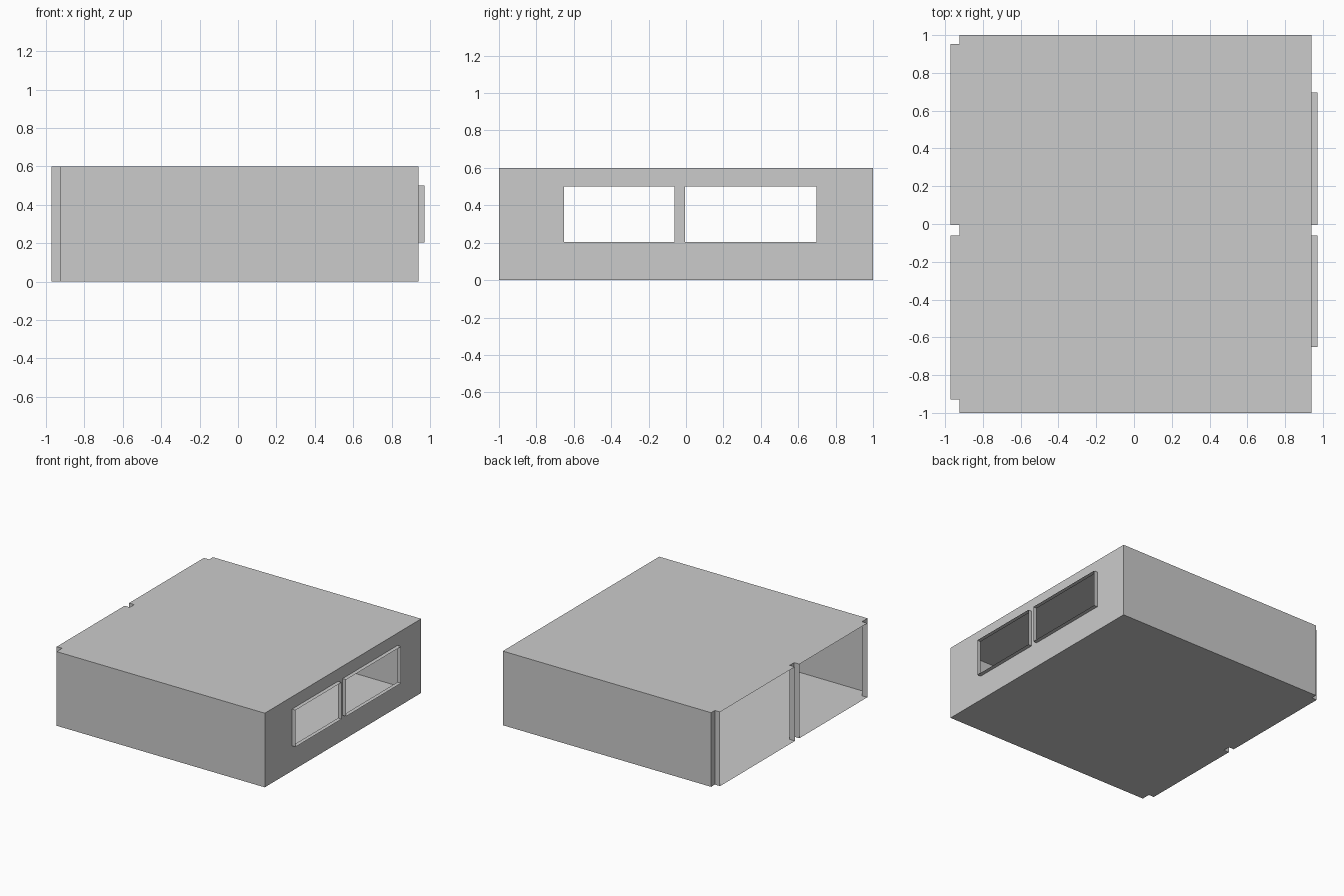
import bpy, bmesh
from mathutils import Vector

if "Cube" in bpy.data.objects:
    bpy.data.objects.remove(bpy.data.objects["Cube"])

X_OUT = 0.972            # outer limit of the openings and window frames
X_L, X_R, H = -0.925, 0.94, 0.6
Z0, Z1 = 0.203, 0.5      # window sill and head
DOORS = [(-0.93, -0.062), (-0.005, 0.952)]
WINDOWS = [(-0.652, -0.062), (-0.005, 0.697)]
CENTRE = Vector((0, 0, H / 2))


def sheet(name, rects):
    """Thin sheet object; each rect is (axis, position, u0, u1, v0, v1)."""
    bm = bmesh.new()
    for axis, p, u0, u1, v0, v1 in rects:
        pts = []
        for u, v in ((u0, v0), (u1, v0), (u1, v1), (u0, v1)):
            co = [u, v]
            co.insert(axis, p)
            pts.append(bm.verts.new(co))
        f = bm.faces.new(pts)
        f.normal_update()
        if f.normal[axis] * (p - CENTRE[axis]) < 0:
            f.normal_flip()
    bmesh.ops.remove_doubles(bm, verts=bm.verts, dist=1e-5)
    mesh = bpy.data.meshes.new(name)
    bm.to_mesh(mesh)
    bm.free()
    ob = bpy.data.objects.new(name, mesh)
    bpy.context.collection.objects.link(ob)
    return ob


def gaps(spans):
    """Wall strips left between the openings."""
    edges = [-1] + [y for s in spans for y in s] + [1]
    return list(zip(edges[::2], edges[1::2]))


# Floor and ceiling, with tongues running out through the openings
for name, z in (("floor", 0), ("ceiling", H)):
    sheet(name, [(2, z, X_L, X_R, -1, 1)]
          + [(2, z, -X_OUT, X_L, a, b) for a, b in DOORS])

# Plain front and back walls
for name, y in (("front_wall", -1), ("back_wall", 1)):
    sheet(name, [(1, y, X_L, X_R, 0, H)])

# Left wall strips and full-height opening jambs
sheet("left_wall", [(0, X_L, a, b, 0, H) for a, b in gaps(DOORS)])
sheet("opening_jambs", [(1, y, -X_OUT, X_L, 0, H) for d in DOORS for y in d])

# Right wall around the two windows
sheet("right_wall", [(0, X_R, -1, 1, 0, Z0), (0, X_R, -1, 1, Z1, H)]
      + [(0, X_R, a, b, Z0, Z1) for a, b in gaps(WINDOWS)])

# Projecting window frames
for i, (a, b) in enumerate(WINDOWS):
    sheet(f"window_frame_{i + 1}",
          [(1, y, X_R, X_OUT, Z0, Z1) for y in (a, b)]
          + [(2, z, X_R, X_OUT, a, b) for z in (Z0, Z1)])
